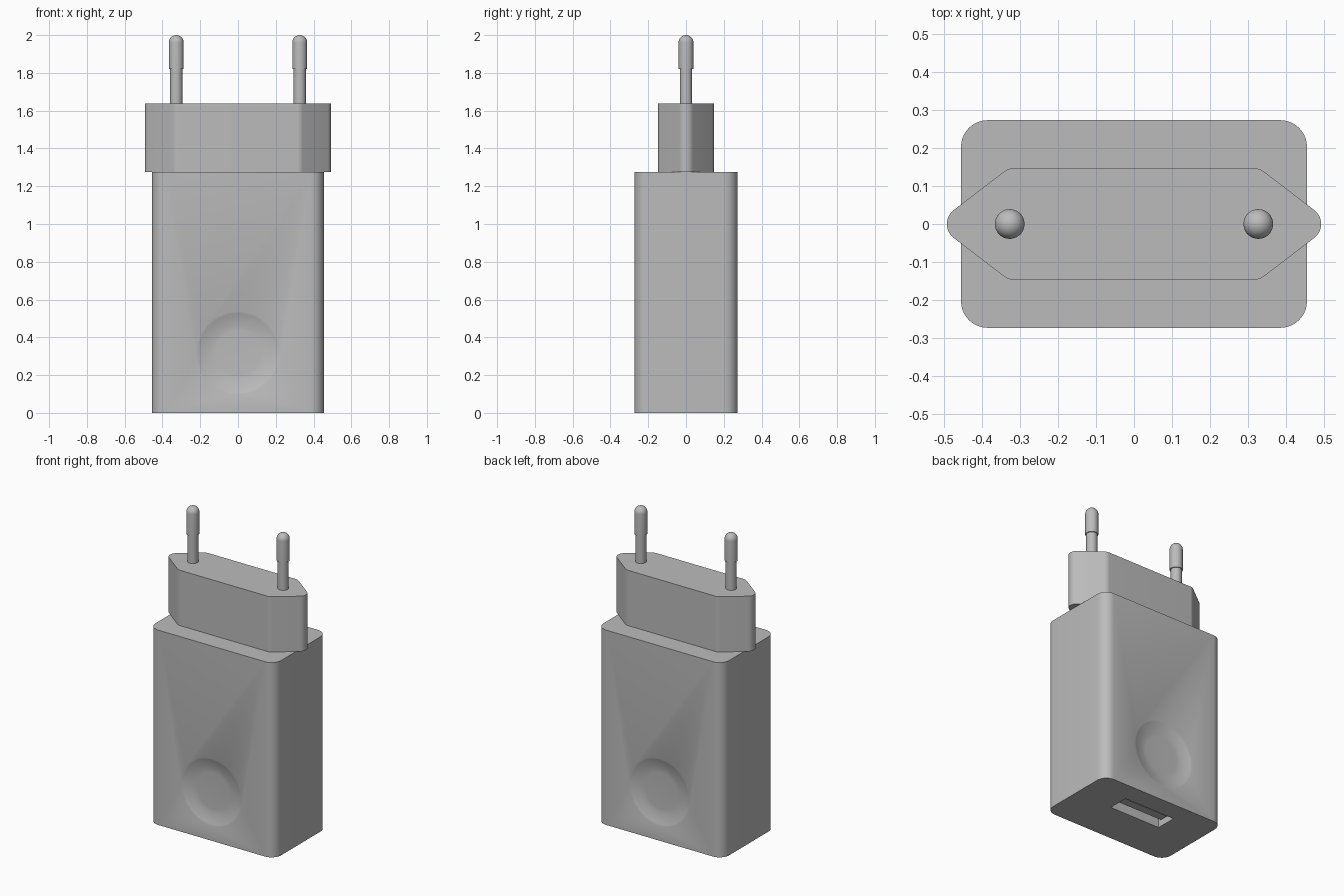
import bpy, bmesh, math
from mathutils import Vector, Matrix

cube = bpy.data.objects.get("Cube")
if cube:
    bpy.data.objects.remove(cube, do_unlink=True)

grey = bpy.data.materials.new("plain grey")
grey.use_nodes = True
COLOUR = (0.5, 0.5, 0.5, 1)
grey.diffuse_color = COLOUR
grey.node_tree.nodes["Principled BSDF"].inputs["Base Color"].default_value = COLOUR


def finish(bm, name):
    """Turn a bmesh into a named object in the scene."""
    bmesh.ops.recalc_face_normals(bm, faces=bm.faces)
    mesh = bpy.data.meshes.new(name)
    bm.to_mesh(mesh)
    bm.free()
    mesh.materials.append(grey)
    obj = bpy.data.objects.new(name, mesh)
    bpy.context.collection.objects.link(obj)
    return obj


def smooth(obj, angle=30):
    bpy.ops.object.select_all(action='DESELECT')
    obj.select_set(True)
    bpy.context.view_layer.objects.active = obj
    bpy.ops.object.shade_smooth_by_angle(angle=math.radians(angle))


def rounded(corners, radius, steps=10):
    """Fillet every corner of a convex outline."""
    pts = [Vector(c) for c in corners]
    out = []
    for i, p in enumerate(pts):
        a = (pts[i - 1] - p).normalized()
        b = (pts[(i + 1) % len(pts)] - p).normalized()
        half = a.angle(b) / 2
        centre = p + (a + b).normalized() * radius / math.sin(half)
        start = p + a * radius / math.tan(half) - centre
        turn = math.pi - 2 * half
        for k in range(steps + 1):
            out.append(centre + Matrix.Rotation(turn * k / steps, 2) @ start)
    return out


def prism(name, outline, z0, z1):
    bm = bmesh.new()
    face = bm.faces.new([bm.verts.new((p[0], p[1], z0)) for p in outline])
    top = bmesh.ops.extrude_face_region(bm, geom=[face])["geom"]
    bmesh.ops.translate(bm, vec=(0, 0, z1 - z0),
                        verts=[v for v in top if isinstance(v, bmesh.types.BMVert)])
    return finish(bm, name)


def box(name, x, y, z):
    return prism(name, [(x[0], y[0]), (x[1], y[0]), (x[1], y[1]), (x[0], y[1])], *z)


def lathe(name, profile, steps=48):
    """Spin (radius, height) points around z."""
    bm = bmesh.new()
    verts = [bm.verts.new((r, 0, h)) for r, h in profile]
    edges = [bm.edges.new(pair) for pair in zip(verts, verts[1:])]
    bmesh.ops.spin(bm, geom=verts + edges, cent=(0, 0, 0), axis=(0, 0, 1),
                   angle=math.tau, steps=steps)
    bmesh.ops.remove_doubles(bm, verts=bm.verts, dist=0.0001)
    return finish(bm, name)


def cut(target, cutter):
    cutter.hide_render = True
    mod = target.modifiers.new(cutter.name, 'BOOLEAN')
    mod.operation = 'DIFFERENCE'
    mod.solver = 'EXACT'
    mod.object = cutter
    bpy.context.view_layer.objects.active = target
    bpy.ops.object.modifier_apply(modifier=mod.name)
    bpy.data.objects.remove(cutter, do_unlink=True)


# Main housing with rounded upright edges
W, D, H = 0.455, 0.273, 1.275
body = prism("body", rounded([(-W, -D), (W, -D), (W, D), (-W, D)], 0.07), 0, H)

# Shallow finger dish on the front and the back
DISH_R, FLAT_R, DEPTH = 0.22, 0.12, 0.022
dish = [(0, -DEPTH), (FLAT_R, -DEPTH)]
for k in range(1, 11):
    t = k / 10
    dish.append((FLAT_R + (DISH_R - FLAT_R) * t, DEPTH * (t ** 1.6 - 1)))
dish += [(DISH_R, 0.05), (0, 0.05)]
for side in (-1, 1):
    cutter = lathe("dish_cutter", dish, 64)
    cutter.matrix_world = (Matrix.Translation((0, side * D, 0.317))
                           @ Matrix.Rotation(-side * math.pi / 2, 4, 'X'))
    bpy.context.view_layer.update()
    cut(body, cutter)

# Socket in the underside
SOCKET_Y = 0.075
cut(body, box("socket_cutter", (-0.185, 0.185),
              (SOCKET_Y - 0.068, SOCKET_Y + 0.068), (-0.05, 0.28)))
smooth(body)

# Socket tongue with four raised contacts
box("socket_tongue", (-0.17, 0.17), (SOCKET_Y - 0.03, SOCKET_Y + 0.025), (0.03, 0.285))
for i in range(4):
    x = (i - 1.5) * 0.08
    box(f"socket_contact_{i + 1}", (x - 0.018, x + 0.018),
        (SOCKET_Y + 0.02, SOCKET_Y + 0.037), (0.04, 0.285))

# Six-sided plug block
TOP = 1.637
hexagon = [(-0.522, 0), (-0.33, -0.147), (0.33, -0.147),
           (0.522, 0), (0.33, 0.147), (-0.33, 0.147)]
smooth(prism("plug_block", rounded(hexagon, 0.046), H, TOP))

# Two pins: thin sleeve, thicker round-ended tip
TIP_R, STEP = 0.039, 1.82
pin = [(0, TOP - 0.01), (0.033, TOP - 0.01), (0.033, STEP), (TIP_R, STEP)]
for k in range(11):
    a = k / 10 * math.pi / 2
    pin.append((TIP_R * math.cos(a), 2 - TIP_R + TIP_R * math.sin(a)))
for label, x in (("right", -0.327), ("left", 0.327)):
    obj = lathe(label + "_pin", pin)
    obj.location.x = x
    smooth(obj)
